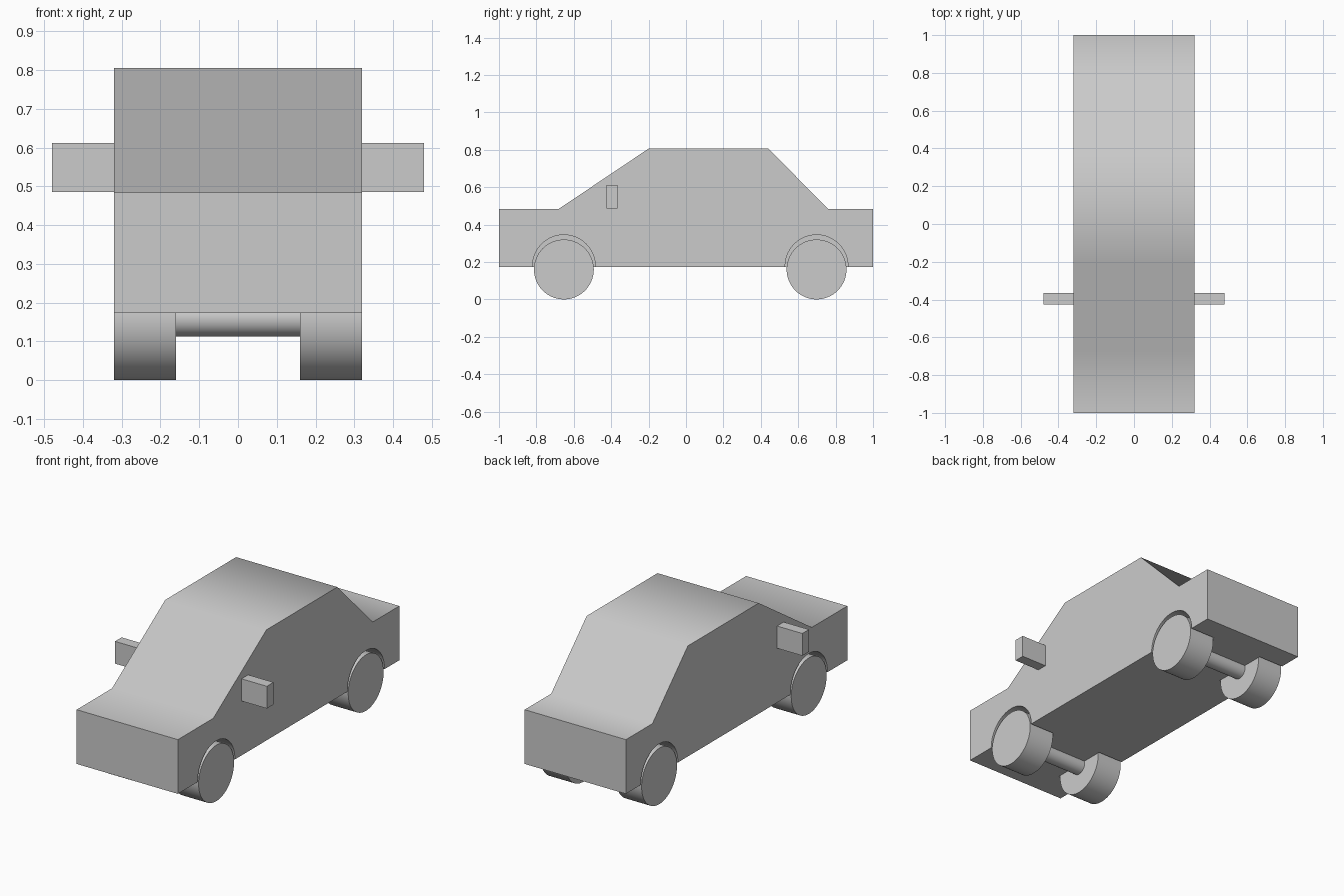
import bpy, bmesh, math

if "Cube" in bpy.data.objects:
    bpy.data.objects.remove(bpy.data.objects["Cube"])

W = 0.32                      # half width of the body
AXLES = {"front": -0.653, "rear": 0.698}


def smooth(obj, angle):
    bpy.ops.object.select_all(action='DESELECT')
    obj.select_set(True)
    bpy.context.view_layer.objects.active = obj
    bpy.ops.object.shade_smooth_by_angle(angle=math.radians(angle))


def cylinder(name, radius, x0, x1, y, z, sides=64):
    bpy.ops.mesh.primitive_cylinder_add(
        vertices=sides, radius=radius, depth=x1 - x0,
        location=((x0 + x1) / 2, y, z), rotation=(0, math.pi / 2, 0))
    obj = bpy.context.object
    obj.name = name
    smooth(obj, 30)
    return obj


def box(name, lo, hi):
    bpy.ops.mesh.primitive_cube_add(size=1, location=[(a + b) / 2 for a, b in zip(lo, hi)])
    obj = bpy.context.object
    obj.name = name
    obj.scale = [b - a for a, b in zip(lo, hi)]
    return obj


# Body: side profile (y, z) extruded across the width
profile = [(-1, 0.174), (1, 0.174), (1, 0.484), (0.76, 0.484),
           (0.44, 0.806), (-0.2, 0.806), (-0.68, 0.484), (-1, 0.484)]
bm = bmesh.new()
side = bm.faces.new([bm.verts.new((-W, y, z)) for y, z in profile])
ext = bmesh.ops.extrude_face_region(bm, geom=[side])
bmesh.ops.translate(bm, vec=(2 * W, 0, 0),
                    verts=[v for v in ext["geom"] if isinstance(v, bmesh.types.BMVert)])
bmesh.ops.recalc_face_normals(bm, faces=bm.faces)
mesh = bpy.data.meshes.new("body")
bm.to_mesh(mesh)
bm.free()
body = bpy.data.objects.new("body", mesh)
bpy.context.collection.objects.link(body)

# Wheel arches, wheels, axles
for end, y in AXLES.items():
    for label, s in (("left", -1), ("right", 1)):
        a, b = sorted((s * 0.16, s * 0.36))
        cutter = cylinder(f"{end}_{label}_arch_cutter", 0.168, a, b, y, 0.177)
        cutter.hide_render = True
        cutter.hide_set(True)
        cut = body.modifiers.new("wheel_arch", 'BOOLEAN')
        cut.operation = 'DIFFERENCE'
        cut.solver = 'EXACT'
        cut.object = cutter
        a, b = sorted((s * 0.16, s * W))
        cylinder(f"{end}_{label}_wheel", 0.16, a, b, y, 0.16)
    cylinder(f"{end}_axle", 0.047, -0.17, 0.17, y, 0.16, 48)

# Apply the arch cuts, then smooth the body across its shallow bends
bpy.ops.object.select_all(action='DESELECT')
body.select_set(True)
bpy.context.view_layer.objects.active = body
for name in [m.name for m in body.modifiers]:
    bpy.ops.object.modifier_apply(modifier=name)
for obj in [o for o in bpy.data.objects if o.name.endswith("arch_cutter")]:
    bpy.data.objects.remove(obj)
smooth(body, 50)

# Side mirrors
for label, s in (("left", -1), ("right", 1)):
    a, b = sorted((s * W, s * 0.48))
    box(f"{label}_side_mirror", (a, -0.425, 0.485), (b, -0.365, 0.612))
